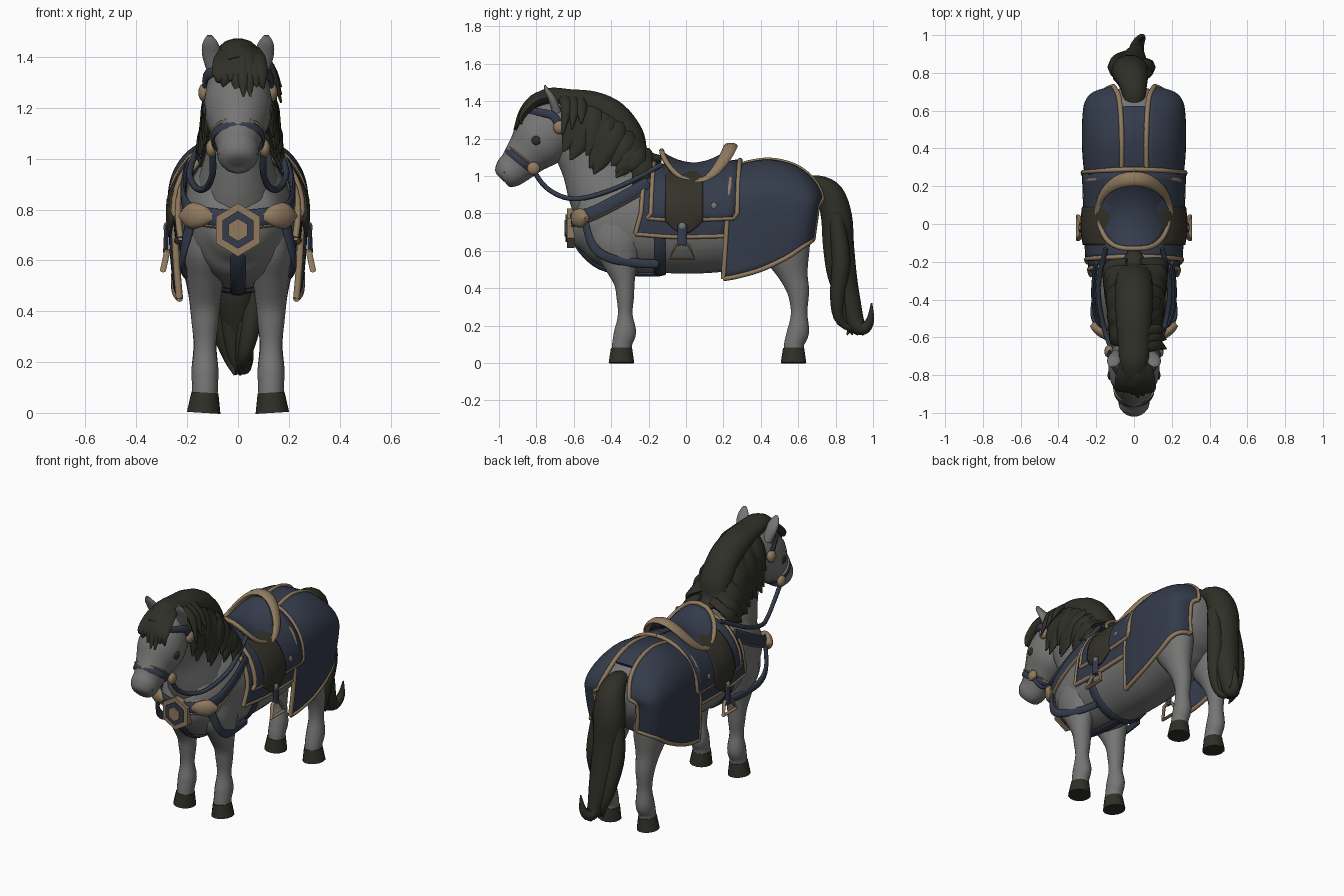
import bpy, bmesh, math, random
from mathutils import Vector

cube = bpy.data.objects.get("Cube")
if cube:
    bpy.data.objects.remove(cube, do_unlink=True)
random.seed(4)


def material(name, r, g, b):
    m = bpy.data.materials.new(name)
    m.use_nodes = True
    m.diffuse_color = (r, g, b, 1)
    bsdf = m.node_tree.nodes["Principled BSDF"]
    bsdf.inputs["Base Color"].default_value = (r, g, b, 1)
    bsdf.inputs["Roughness"].default_value = 0.8
    return m


COAT = material("grey_coat", .18, .177, .175)
HAIR = material("dark_hair", .029, .029, .021)
BLUE = material("blue_cloth", .034, .044, .07)
TAN = material("tan_trim", .28, .195, .115)
LEATHER = material("dark_leather", .034, .032, .022)
X, Y, Z = Vector((1, 0, 0)), Vector((0, 1, 0)), Vector((0, 0, 1))


def finish(name, bm, mat, angle=50):
    bmesh.ops.recalc_face_normals(bm, faces=bm.faces[:])
    mesh = bpy.data.meshes.new(name)
    bm.to_mesh(mesh)
    bm.free()
    ob = bpy.data.objects.new(name, mesh)
    bpy.context.collection.objects.link(ob)
    mesh.materials.append(mat)
    bpy.ops.object.select_all(action='DESELECT')
    ob.select_set(True)
    bpy.context.view_layer.objects.active = ob
    bpy.ops.object.shade_smooth_by_angle(angle=math.radians(angle))
    return ob


def spline(rows, steps):
    """Smooth interpolation through rows of numbers."""
    if steps < 2:
        return [list(r) for r in rows]
    p = [rows[0]] + list(rows) + [rows[-1]]
    out = []
    for i in range(1, len(p) - 2):
        for k in range(steps):
            t = k / steps
            out.append([b + t / 2 * (c - a + t * (2*a - 5*b + 4*c - d + t * (3*(b - c) + d - a)))
                        for a, b, c, d in zip(*p[i - 1:i + 3])])
    return out + [list(rows[-1])]


def tube(name, rows, mat, ref=X, steps=4, sides=14):
    """Loft of ellipses; rows hold x, y, z, radius along ref, other radius."""
    rows = spline(rows, steps)
    pts = [Vector(r[:3]) for r in rows]
    bm = bmesh.new()
    rings = []
    for i, r in enumerate(rows):
        tan = (pts[min(i + 1, len(pts) - 1)] - pts[max(i - 1, 0)]).normalized()
        u = (ref - tan * tan.dot(ref)).normalized()
        v = tan.cross(u)
        rings.append([bm.verts.new(pts[i] + u * r[3] * math.cos(a) + v * r[4] * math.sin(a))
                      for a in (math.tau * k / sides for k in range(sides))])
    for a, b in zip(rings, rings[1:]):
        for k in range(sides):
            n = (k + 1) % sides
            bm.faces.new((a[k], a[n], b[n], b[k]))
    bm.faces.new(rings[0])
    bm.faces.new(rings[-1])
    return finish(name, bm, mat)


def pair(name, rows, mat, **kw):
    for side, s in (("left", 1), ("right", -1)):
        tube(f"{side}_{name}", [(s * r[0], *r[1:]) for r in rows], mat, **kw)


def strap(pts, a, b):
    return [(*p, a, b) for p in pts]


def spine(rows):
    return [(0, *r) for r in rows]


def hoop(name, centre, ax, ay, ref, a, b, mat):
    angles = [math.tau * k / 28 for k in range(29)]
    pts = [Vector(centre) + Vector(ax) * math.sin(t) + Vector(ay) * math.cos(t) for t in angles]
    tube(name, strap(pts, a, b), mat, ref=ref, steps=1, sides=8)


def drape(name, rows, mat, mid, lean, edges="", trim=.013, p=2.0, tuck=.01):
    """Hanging cloth halves; rows hold y, top, half width, bottom, inner x."""
    rows, n = spline(rows, 4), 20
    for side, s in (("left", 1), ("right", -1)):
        grid = []
        for y, top, w, low, inner in rows:
            start = math.asin(min(1, inner / w) ** (p / 2))
            line = []
            for k in range(n + 1):
                t = k / n
                a = start + (math.pi / 2 - start) * min(1, t * 2)
                fall = max(0, t * 2 - 1)
                z = mid + (top - mid) * max(0, math.cos(a)) ** (2 / p) - fall * (mid - low)
                x = w * math.sin(a) ** (2 / p) - tuck * fall ** 2
                line.append(Vector((s * x, y + lean * t, z)))
            grid.append(line)
        bm = bmesh.new()
        vs = [[bm.verts.new(q) for q in line] for line in grid]
        for a, b in zip(vs, vs[1:]):
            for k in range(n):
                bm.faces.new((a[k], a[k + 1], b[k + 1], b[k]))
        ob = finish(f"{side}_{name}", bm, mat)
        mod = ob.modifiers.new("thickness", 'SOLIDIFY')
        mod.thickness, mod.offset = .012, 0
        borders = {"front": grid[0], "back": grid[-1],
                   "bottom": [g[-1] for g in grid], "inner": [g[0] for g in grid]}
        for e in edges.split():
            tube(f"{side}_{name}_{e}_trim", strap(borders[e], trim, trim), TAN,
                 ref=Vector((.3, .5, .8)), steps=1, sides=8)


def blob(name, loc, scale, mat):
    for side, s in (("left", 1), ("right", -1)):
        bm = bmesh.new()
        bmesh.ops.create_uvsphere(bm, u_segments=14, v_segments=8, radius=1)
        for v in bm.verts:
            v.co = Vector([c * k for c, k in zip(v.co, scale)]) + Vector((s * loc[0], *loc[1:]))
        finish(f"{side}_{name}", bm, mat)


# Body, neck and head
tube("body", spine([
    (-.605, .77, .07, .08), (-.575, .765, .13, .15), (-.52, .765, .175, .2), (-.43, .76, .205, .25),
    (-.3, .765, .22, .28), (-.1, .755, .23, .275), (.1, .755, .235, .275), (.25, .775, .24, .275),
    (.4, .795, .245, .27), (.55, .815, .235, .225), (.65, .81, .2, .165), (.705, .8, .1, .09)]), COAT, sides=24)
tube("neck", spine([
    (-.34, .76, .19, .22), (-.43, .92, .155, .205), (-.51, 1.07, .115, .165),
    (-.59, 1.21, .1, .14), (-.64, 1.34, .085, .1)]), COAT, sides=20)
tube("head", spine([
    (-.6, 1.34, .08, .08), (-.69, 1.28, .122, .14), (-.78, 1.19, .135, .155), (-.85, 1.115, .108, .12),
    (-.91, 1.05, .085, .097), (-.955, 1.015, .081, .085), (-.985, .995, .058, .06), (-.993, .988, .02, .02)]),
    COAT, sides=20)
pair("ear", [(.09, -.69, 1.34, .03, .025), (.103, -.715, 1.41, .038, .022),
             (.11, -.742, 1.455, .03, .014), (.112, -.756, 1.485, .01, .005)], COAT)
blob("eye", (.128, -.8, 1.19), (.012, .026, .025), HAIR)
blob("nostril", (.06, -.968, 1.02), (.018, .012, .012), HAIR)

# Legs and hooves
pair("front_leg", [(.13, *r) for r in (
    (-.38, .8, .07, .13), (-.37, .66, .09, .15), (-.35, .54, .075, .1), (-.33, .43, .06, .058),
    (-.325, .35, .052, .048), (-.325, .26, .043, .04), (-.325, .17, .053, .06),
    (-.34, .11, .051, .055), (-.345, .06, .05, .055))], COAT)
pair("hind_leg", [(.13, *r) for r in (
    (.5, .74, .1, .18), (.54, .59, .09, .13), (.575, .47, .066, .08), (.6, .38, .055, .06),
    (.605, .27, .045, .045), (.6, .17, .053, .06), (.58, .11, .051, .055), (.575, .06, .05, .055))], COAT)
for label, y in (("front", -.345), ("hind", .575)):
    pair(label + "_hoof", [(.135, y, 0, .066, .07), (.13, y, .08, .053, .058)], HAIR, steps=1)

# Mane: a crest with hanging locks, then the forelock
crest = spine([
    (-.84, 1.37, .05, .035), (-.74, 1.42, .075, .05), (-.62, 1.41, .085, .055), (-.5, 1.38, .095, .075),
    (-.39, 1.32, .1, .085), (-.3, 1.21, .1, .08), (-.23, 1.11, .08, .04), (-.13, 1.09, .025, .02)])
tube("mane_crest", crest, HAIR)
path = spline(crest, 4)
for s in (1, -1):
    for i in range(13):
        f = i / 12
        c = path[9 + int(f * 15)]
        tip_y = -.61 + .33 * f + random.uniform(-.03, .03)
        tip_z = 1.17 - .17 * f ** .5 + random.uniform(-.05, .04)
        out = (.125 if s > 0 else .11) + .035 * f
        tube(f"mane_lock_{'left' if s > 0 else 'right'}_{i}", [
            (s * .03, c[1], c[2] + .02, .05, .03),
            (s * (out - .025), c[1] * .7 + tip_y * .3, c[2] * .7 + tip_z * .3, .06, .03),
            (s * out, c[1] * .3 + tip_y * .7, c[2] * .3 + tip_z * .7, .05, .022),
            (s * (out + .01), tip_y - .03, tip_z, .004, .004)], HAIR, ref=Y, sides=8)
for i in range(8):
    x = -.07 + .022 * i
    edge = abs(x - .02)
    tube(f"forelock_{i}", [
        (x * .4, -.66, 1.43, .03, .025), (x * .8, -.79, 1.425 - edge * .3, .038, .025),
        (x, -.87, 1.35 - edge * .3, .033, .02),
        (x * 1.2, -.92 + edge * .6, 1.25 + edge * .6 + random.uniform(-.03, .03), .004, .004)], HAIR, sides=8)
for i in range(3):
    tube(f"side_fringe_{i}", [
        (.06, -.65 + .04 * i, 1.42, .03, .02), (.125, -.64 + .04 * i, 1.36, .03, .02),
        (.17, -.66 + .05 * i, 1.22 + .03 * i, .004, .004)], HAIR, ref=Y, sides=8)

# Tail
tube("tail", [
    (0, .63, .95, .05, .04), (0, .7, .955, .065, .05), (-.01, .77, .9, .085, .075),
    (-.02, .805, .78, .1, .085), (-.02, .815, .63, .09, .085), (-.01, .835, .47, .085, .08),
    (0, .875, .33, .065, .06), (.01, .905, .22, .045, .05), (.02, .95, .185, .035, .035),
    (.04, .985, .23, .022, .022), (.05, .992, .32, .004, .004)], HAIR)
for i, x in enumerate((-.07, -.03, .03, .05)):
    tube(f"tail_lock_{i}", [
        (x, .8, .8, .04, .04), (x * 1.3, .83, .55, .05, .05), (x, .87 - .02 * i, .35, .04, .04),
        (x * .5, .89 - .02 * i, .22, .025, .025), (x * .2, .86 + .03 * i, .15, .004, .004)], HAIR, sides=8)

# Rump cloth
drape("rump_cloth", [
    (.25, 1.05, .25, .45, .065), (.33, 1.075, .262, .465, .065), (.45, 1.09, .27, .5, .065),
    (.58, 1.06, .268, .56, .07), (.67, .995, .255, .62, .08), (.715, .93, .215, .65, .1),
    (.728, .89, .15, .66, .11)], BLUE, .84, -.05, "front back bottom inner", trim=.014, p=2.2, tuck=.02)
tube("rump_centre_panel", spine([
    (.22, 1.045, .075, .01), (.35, 1.073, .075, .01), (.5, 1.078, .075, .01), (.62, 1.025, .075, .01)]), BLUE)

# Saddle pads and flaps
drape("lower_pad", [(-.21, 1.05, .236, .69, 0), (0, 1.04, .246, .675, 0), (.27, 1.055, .25, .68, 0)],
      BLUE, .8, -.06, "front bottom")
drape("upper_pad", [(-.17, 1.07, .252, .775, 0), (0, 1.045, .26, .765, 0), (.29, 1.085, .27, .775, 0)],
      BLUE, .8, -.035, "front back bottom")
drape("saddle_flap", [(-.11, 1.05, .266, .76, 0), (-.04, 1.045, .277, .7, 0), (.02, 1.045, .277, .7, 0),
                      (.09, 1.05, .27, .76, 0)], LEATHER, .8, 0)
blob("pad_buckle", (.262, .15, .84), (.012, .02, .02), COAT)


# Saddle seat with rolled rim and cantle
def seat_point(r, a):
    c = math.cos(a)
    x = .185 * r * math.copysign(abs(c) ** (.65 if math.sin(a) < 0 else .9), c)
    y = .05 + .18 * r * math.sin(a)
    return Vector((x, y, 1.073 - 3 * x * x + 2.1 * (y - .04) ** 2))


bm = bmesh.new()
rings = [[bm.verts.new(seat_point(j / 6, math.tau * k / 32)) for k in range(32)] for j in range(1, 7)]
for a, b in zip(rings, rings[1:]):
    for k in range(32):
        bm.faces.new((a[k], a[k - 1], b[k - 1], b[k]))
bm.faces.new(rings[0])
seat = finish("saddle_seat", bm, BLUE)
seat.modifiers.new("thickness", 'SOLIDIFY').thickness = .02
tube("seat_rim", strap([seat_point(1, math.tau * k / 40) for k in range(41)], .014, .014),
     TAN, ref=Vector((.2, .3, .9)), steps=1, sides=8)
tube("cantle", [(*(seat_point(1.05, a) + Z * .004), .012 + .026 * math.sin(a), .014 + .004 * math.sin(a))
                for a in (math.pi * k / 20 for k in range(21))], TAN, ref=Y, steps=1, sides=10)

# Girth and stirrups
hoop("girth", (0, -.14, .755), (.238, 0, 0), (0, 0, .282), Y, .032, .008, BLUE)
pair("stirrup_leather", strap([(.28, -.02, .74), (.285, -.02, .63)], .025, .01), BLUE, ref=Y, steps=1)
pair("stirrup", strap([(.28, -.03, .64), (.28, .015, .63), (.295, .045, .56), (.295, -.085, .56),
                       (.28, -.055, .63), (.28, -.02, .64)], .012, .009), TAN, steps=1, sides=8)
blob("girth_buckle", (.28, -.02, .73), (.014, .022, .022), COAT)

# Breast collar with straps and badge
collar = [(.2, -.2, .96), (.215, -.35, .875), (.2, -.49, .805), (.14, -.585, .775), (0, -.62, .76)]
pair("collar", strap(collar, .036, .012), BLUE, ref=Z)
pair("collar_trim", strap([(x, y, z - .036) for x, y, z in collar], .006, .012), TAN, ref=Z, sides=8)
pair("shoulder_strap", strap([(.185, -.54, .75), (.215, -.5, .63), (.215, -.42, .565), (.18, -.27, .535),
                              (.16, -.15, .53)], .024, .012), BLUE, ref=Z)
tube("chest_strap", strap([(0, -.615, .7), (0, -.565, .6), (0, -.46, .51), (0, -.3, .478),
                           (0, -.14, .473)], .03, .012), BLUE)
pair("collar_boss", [(.1, -.6, .77, .02, .015), (.145, -.59, .775, .045, .025), (.19, -.555, .775, .05, .03),
                     (.225, -.53, .775, .012, .015)], TAN, ref=Z)
for label, y, r, mat in (("rim", -.635, .105, TAN), ("field", -.643, .074, BLUE), ("centre", -.65, .045, TAN)):
    turn = [(math.sin(math.tau * k / 6), math.cos(math.tau * k / 6)) for k in range(6)]
    bm = bmesh.new()
    front = bm.faces.new([bm.verts.new((r * .95 * a, y, .72 + r * b)) for a, b in turn])
    back = bmesh.ops.extrude_face_region(bm, geom=[front])
    for v in back["geom"]:
        if isinstance(v, bmesh.types.BMVert):
            v.co.y += .04
    finish("badge_" + label, bm, mat, 20)

# Bridle and reins
hoop("noseband", (0, -.88, 1.078), (.1, 0, 0), (0, -.077, .062), Vector((0, .65, .75)), .02, .008, BLUE)
hoop("noseband_trim", (0, -.867, 1.093), (.103, 0, 0), (0, -.08, .065), Vector((0, .65, .75)), .006, .008, TAN)
blob("bit_ring", (.105, -.815, 1.04), (.022, .035, .035), TAN)
blob("brow_boss", (.132, -.675, 1.26), (.025, .035, .037), TAN)
pair("brow_strap", strap([(.128, -.67, 1.25), (.128, -.71, 1.32), (.09, -.79, 1.34), (.02, -.85, 1.345)],
                         .022, .01), BLUE, ref=Z)
pair("rein", strap([(.1, -.81, 1.02), (.1, -.75, .94), (.125, -.65, .885), (.165, -.53, .885),
                    (.19, -.34, .95), (.15, -.13, 1.06)], .013, .013), BLUE, ref=Z, sides=8)
